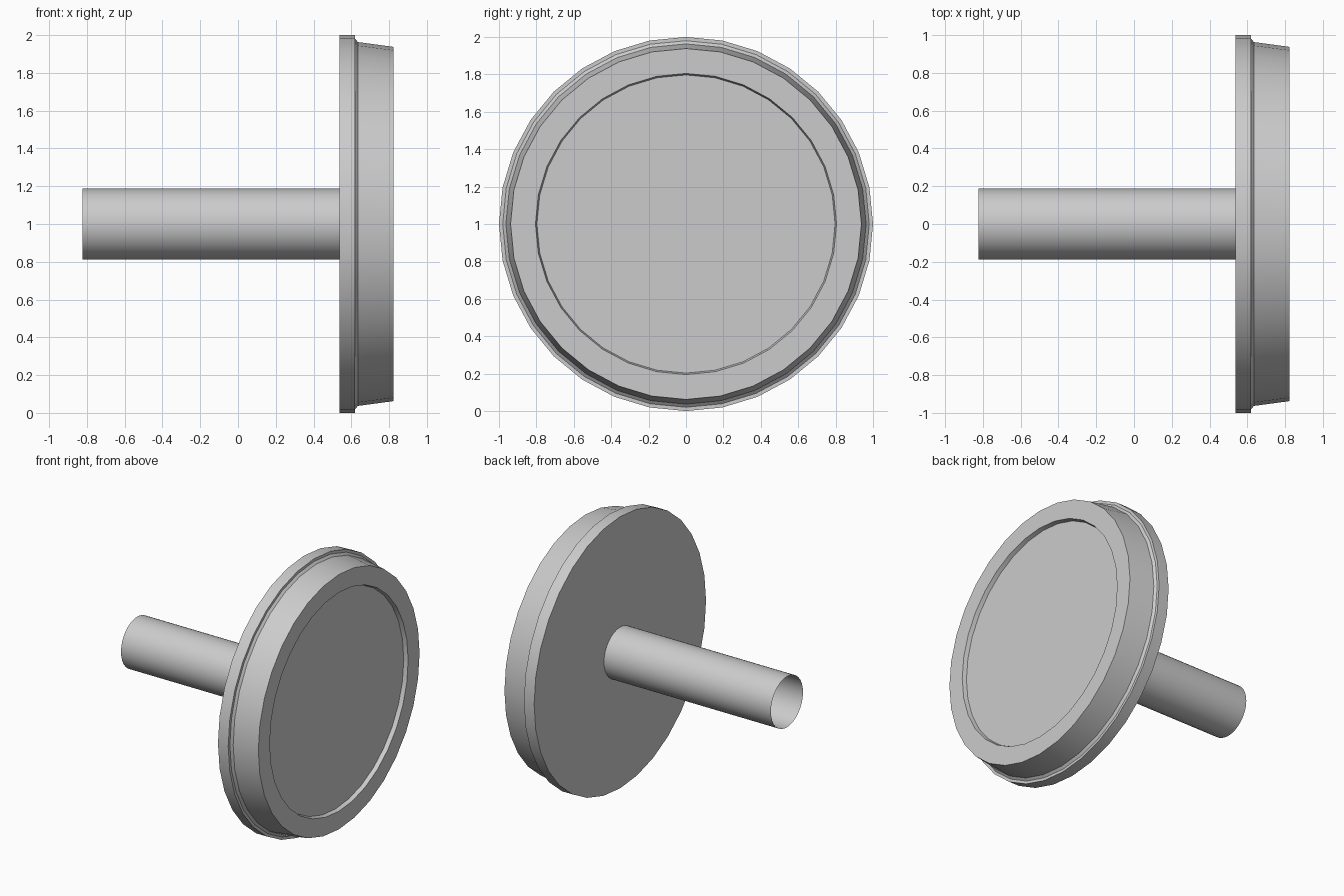
import bpy, bmesh, math

if "Cube" in bpy.data.objects:
    bpy.data.objects.remove(bpy.data.objects["Cube"])

SIDES = 32
CENTRE_Z = 1.0


def lathe(name, profile, cap_end=False):
    """Spin (x, radius) points around the wheel's horizontal x axis."""
    bm = bmesh.new()
    rings = []
    for x, r in profile:
        ring = []
        for i in range(SIDES):
            a = 2 * math.pi * i / SIDES
            ring.append(bm.verts.new((x, r * math.cos(a), r * math.sin(a))))
        rings.append(ring)
    for a, b in zip(rings, rings[1:]):
        for i in range(SIDES):
            j = (i + 1) % SIDES
            bm.faces.new((a[j], a[i], b[i], b[j]))
    if cap_end:
        bm.faces.new(rings[-1])
    mesh = bpy.data.meshes.new(name)
    bm.to_mesh(mesh)
    bm.free()
    obj = bpy.data.objects.new(name, mesh)
    obj.location.z = CENTRE_Z
    bpy.context.collection.objects.link(obj)
    bpy.ops.object.select_all(action='DESELECT')
    obj.select_set(True)
    bpy.context.view_layer.objects.active = obj
    bpy.ops.object.shade_smooth_by_angle(angle=math.radians(30))
    return obj


# Hollow axle, open at its outer end
lathe("axle", [(-0.822, 0.187), (0.537, 0.187)])

# Wheel: flat back, flange, small step, tapered tread, rim, recessed face
lathe("wheel", [
    (0.537, 0.187),
    (0.537, 1.0),
    (0.62, 1.0),
    (0.62, 0.98),
    (0.635, 0.963),
    (0.822, 0.938),
    (0.822, 0.805),
    (0.792, 0.797),
], cap_end=True)
